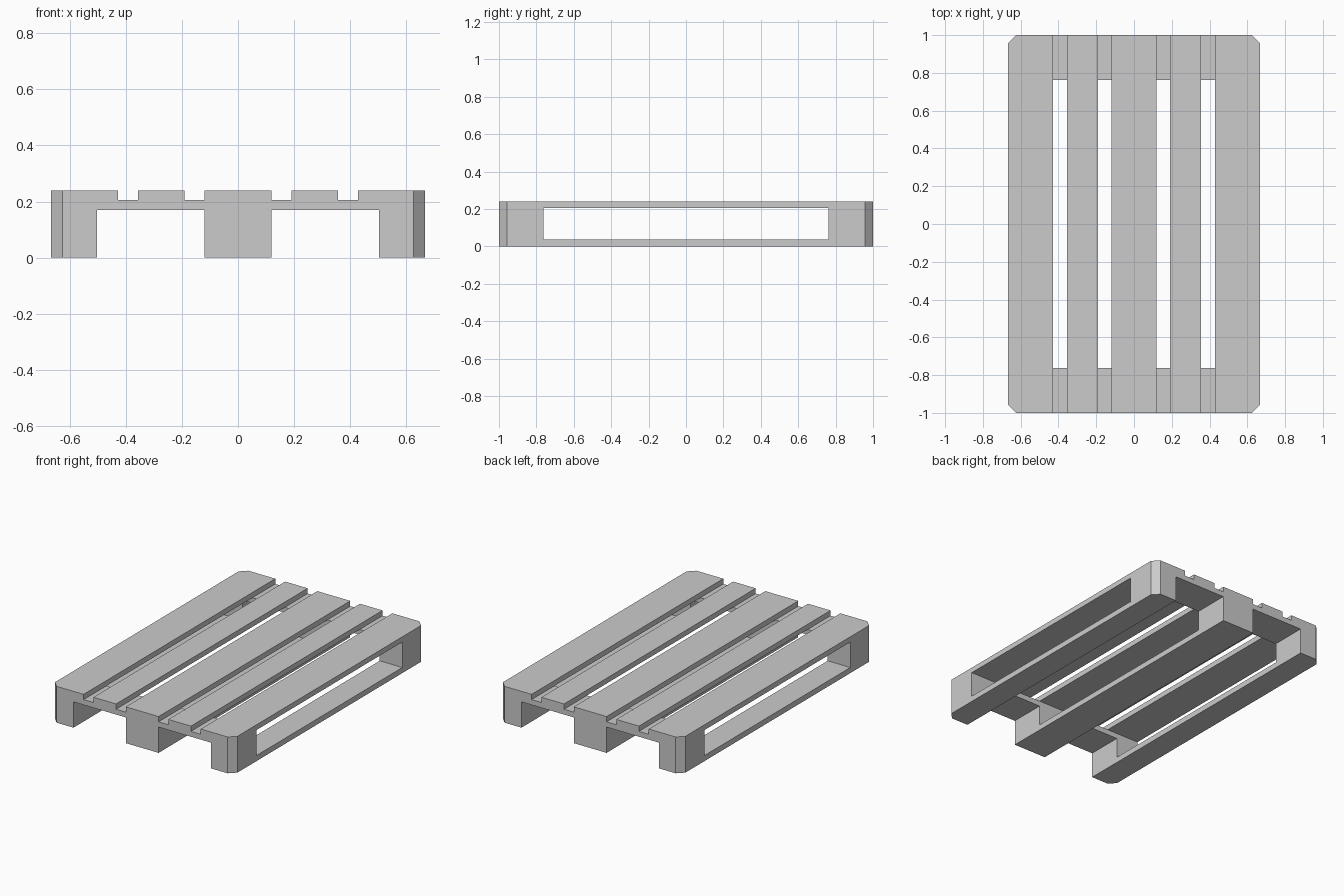
import bpy
import bmesh
from mathutils import Vector

cube = bpy.data.objects.get("Cube")
if cube:
    bpy.data.objects.remove(cube, do_unlink=True)

HALF_W, HALF_L = 0.667, 1.0
INNER_Y = 0.762                       # where the end blocks stop
RUNNER_TOP, CROSS_BOTTOM, DECK_BOTTOM, DECK_TOP = 0.037, 0.17, 0.205, 0.24
CHAMFER = 0.042

grey = bpy.data.materials.new("plain_grey")
grey.use_nodes = True
colour = (0.6, 0.6, 0.6, 1)
grey.diffuse_color = colour
grey.node_tree.nodes["Principled BSDF"].inputs["Base Color"].default_value = colour


def board(name, x, y, z):
    """Box between the given ranges, chamfered at the outer pallet corners."""
    bm = bmesh.new()
    bmesh.ops.create_cube(bm, size=1)
    for v in bm.verts:
        v.co = Vector(r[0] if c < 0 else r[1] for c, r in zip(v.co, (x, y, z)))
    corners = [e for e in bm.edges
               if all(abs(v.co.x) > HALF_W - 0.001 and abs(v.co.y) > HALF_L - 0.001
                      for v in e.verts)
               and abs(e.verts[0].co.z - e.verts[1].co.z) > 0.001
               and (e.verts[0].co.xy - e.verts[1].co.xy).length < 0.001]
    if corners:
        bmesh.ops.bevel(bm, geom=corners, offset=CHAMFER, segments=1, affect='EDGES')
    bmesh.ops.recalc_face_normals(bm, faces=bm.faces[:])
    mesh = bpy.data.meshes.new(name)
    bm.to_mesh(mesh)
    bm.free()
    mesh.materials.append(grey)
    obj = bpy.data.objects.new(name, mesh)
    bpy.context.collection.objects.link(obj)


def mirrored(side, low, high):
    return tuple(sorted((side * low, side * high)))


full_y = (-HALF_L, HALF_L)
sides = (("left", 1), ("right", -1))
ends = (("front", -1), ("back", 1))

# Lengthwise deck boards
deck_z = (DECK_BOTTOM, DECK_TOP)
board("deck_board_middle", (-0.12, 0.12), full_y, deck_z)
for side, s in sides:
    board("deck_board_inner_" + side, mirrored(s, 0.191, 0.356), full_y, deck_z)
    board("deck_board_outer_" + side, mirrored(s, 0.428, HALF_W), full_y, deck_z)

# Cross boards under the deck at each end
for end, e in ends:
    board("cross_board_" + end, (-HALF_W, HALF_W), mirrored(e, INNER_Y, HALF_L),
          (CROSS_BOTTOM, DECK_BOTTOM))

# Bottom runners with a block at each end
runners = [("middle", (-0.12, 0.12))]
runners += [(side, mirrored(s, 0.502, HALF_W)) for side, s in sides]
for place, x in runners:
    board("runner_" + place, x, full_y, (0, RUNNER_TOP))
    for end, e in ends:
        board(f"block_{end}_{place}", x, mirrored(e, INNER_Y, HALF_L),
              (RUNNER_TOP, CROSS_BOTTOM))
